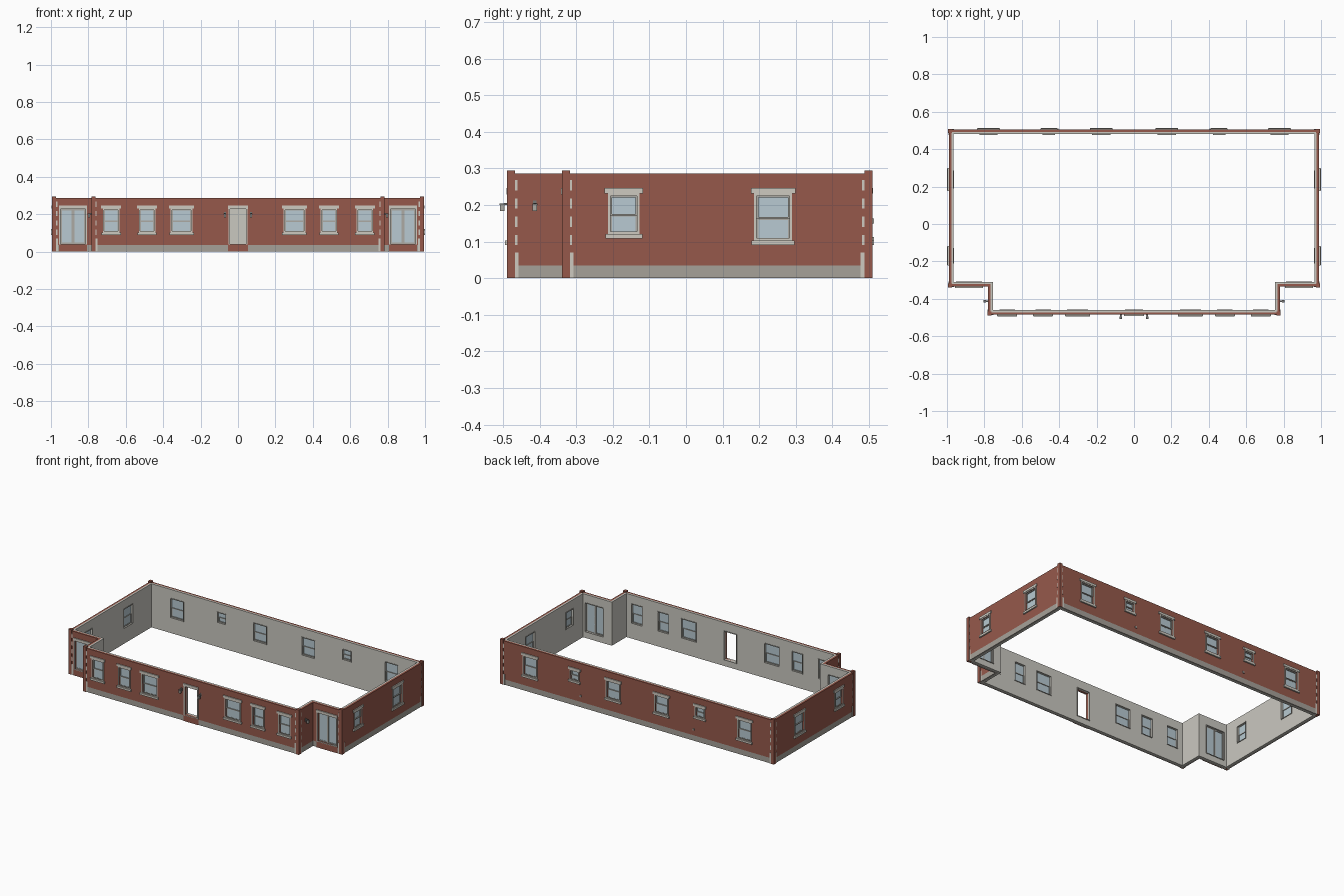
import bpy
import bmesh
from mathutils import Vector

if "Cube" in bpy.data.objects:
    bpy.data.objects.remove(bpy.data.objects["Cube"], do_unlink=True)


def material(name, r, g, b):
    """Flat material from 0-255 display colour."""
    rgba = [((c / 255 + 0.055) / 1.055) ** 2.4 for c in (r, g, b)] + [1]
    m = bpy.data.materials.new(name)
    m.use_nodes = True
    m.diffuse_color = rgba
    m.node_tree.nodes["Principled BSDF"].inputs["Base Color"].default_value = rgba
    return m


BRICK = material("red brick", 150, 89, 75)
STONE = material("grey foundation", 166, 161, 153)
LINING = material("interior plaster", 202, 200, 192)
TRIM = material("pale stone trim", 206, 202, 192)
SASH = material("grey sash", 172, 170, 163)
GLASS = material("blue glass", 184, 202, 210)
METAL = material("lamp metal", 120, 120, 118)

parts = {}


def box(part, mat, lo, hi):
    """Add an axis-aligned box to the named part."""
    bm = parts.setdefault(part, (bmesh.new(), mat))[0]
    lo, hi = Vector(lo), Vector(hi)
    verts = bmesh.ops.create_cube(bm, size=1)["verts"]
    for v in verts:
        v.co = [(a + b) / 2 + c * abs(b - a) for a, b, c in zip(lo, hi, v.co)]


def finish(name, bm, mat):
    mesh = bpy.data.meshes.new(name)
    bm.to_mesh(mesh)
    bm.free()
    if mat:
        mesh.materials.append(mat)
    ob = bpy.data.objects.new(name, mesh)
    bpy.context.scene.collection.objects.link(ob)
    return ob


# Wall planes: outward normal and distance from the centre
WALLS = {
    "front": ((0, -1), 0.485), "recess": ((0, -1), 0.335), "back": ((0, 1), 0.505),
    "left": ((1, 0), 0.99), "right": ((-1, 0), 0.99),
    "bay_left": ((1, 0), 0.78), "bay_right": ((-1, 0), 0.78),
}
DEPTH = 0.025


def wall_box(part, mat, wall, u0, u1, d0, d1, z0, z1):
    """Box on a wall: u runs along the wall, d points outward from its face."""
    (nx, ny), dist = WALLS[wall]
    if nx:
        box(part, mat, (nx * (dist + d0), u0, z0), (nx * (dist + d1), u1, z1))
    else:
        box(part, mat, (u0, ny * (dist + d0), z0), (u1, ny * (dist + d1), z1))


def frame(part, mat, wall, u0, u1, z0, z1, t, d0, d1):
    """Rectangular border of width t lying inside the given bounds."""
    for a, b in ((u0, u0 + t), (u1 - t, u1)):
        wall_box(part, mat, wall, a, b, d0, d1, z0, z1)
    for a, b in ((z0, z0 + t), (z1 - t, z1)):
        wall_box(part, mat, wall, u0 + t, u1 - t, d0, d1, a, b)


def cut(wall, u0, u1, z0, z1):
    wall_box("opening_cutter", None, wall, u0, u1, -0.06, 0.03, z0, z1)


def window(wall, u, width, z0, z1):
    """Sash window with lintel, sill, casing, two sashes and inner casing."""
    h = width / 2
    a, b = u - h + 0.016, u + h - 0.016
    s, t = z0 + 0.013, z1 - 0.02
    cut(wall, a, b, s, t)
    wall_box("window_lintels", TRIM, wall, u - h, u + h, 0, 0.006, z1 - 0.015, z1)
    wall_box("window_sills", TRIM, wall, u - h + 0.002, u + h - 0.002, 0, 0.009, z0, s)
    frame("window_casings", TRIM, wall, a - 0.007, b + 0.007, s, t + 0.005, 0.007, 0, 0.004)
    frame("inner_casings", SASH, wall, a - 0.004, b + 0.004, s - 0.004, t + 0.004,
          0.004, -DEPTH - 0.003, -DEPTH)
    mid = (s + t) / 2
    frame("window_sashes", SASH, wall, a, b, s, mid, 0.005, -0.018, -0.01)
    frame("window_sashes", SASH, wall, a, b, mid - 0.003, t, 0.005, -0.012, -0.005)
    wall_box("window_glass", GLASS, wall, a, b, -0.014, -0.011, s, t)


def doorway(wall, u, width, panels):
    """Doorway with step and lintel; panels is the number of glazed leaves."""
    h = width / 2
    a, b, s, t = u - h + 0.01, u + h - 0.01, 0.042, 0.228
    cut(wall, a, b, s, t)
    wall_box("door_steps", BRICK, wall, u - h, u + h, -0.001, 0.004, 0, 0.038)
    wall_box("door_thresholds", TRIM, wall, a, b, -DEPTH, 0.004, 0.038, s)
    wall_box("door_lintels", TRIM, wall, u - h, u + h, 0, 0.006, t, 0.246)
    for x in (a - 0.008, b):
        wall_box("door_casings", TRIM, wall, x, x + 0.008, 0, 0.004, s - 0.004, t)
    frame("inner_casings", SASH, wall, a - 0.004, b + 0.004, s - 0.004, t + 0.004,
          0.004, -DEPTH - 0.003, -DEPTH)
    step = (b - a) / max(panels, 1)
    for i in range(panels):
        frame("sliding_door_frames", SASH, wall, a + i * step, a + (i + 1) * step,
              s, t, 0.007, -0.018 + i * 0.004, -0.009 + i * 0.004)
    if panels:
        wall_box("sliding_door_glass", GLASS, wall, a, b, -0.014, -0.011, s, t)


def lantern(wall, u):
    wall_box("lantern_brackets", METAL, wall, u - 0.004, u + 0.004, 0, 0.012, 0.2, 0.206)
    wall_box("lantern_brackets", METAL, wall, u - 0.005, u + 0.005, 0, 0.003, 0.19, 0.212)
    wall_box("lantern_bodies", SASH, wall, u - 0.006, u + 0.006, 0.011, 0.023, 0.183, 0.2)
    wall_box("lantern_caps", METAL, wall, u - 0.007, u + 0.007, 0.01, 0.024, 0.2, 0.204)


# Openings, mirrored left and right
for s in (1, -1):
    window("front", s * 0.302, 0.135, 0.09, 0.246)
    window("front", s * 0.486, 0.107, 0.09, 0.246)
    window("front", s * 0.678, 0.107, 0.09, 0.246)
    window("back", s * 0.175, 0.122, 0.1, 0.246)
    window("back", s * 0.455, 0.09, 0.15, 0.246)
    window("back", s * 0.778, 0.122, 0.09, 0.246)
    doorway("recess", s * 0.882, 0.152, 2)
    lantern("front", s * 0.07)
    wall_box("outlet_boxes", SASH, "back", s * 0.41 - 0.005, s * 0.41 + 0.005, 0, 0.005, 0.068, 0.08)
for side in ("left", "right"):
    window(side, -0.17, 0.105, 0.108, 0.246)
    window(side, 0.238, 0.122, 0.09, 0.246)
    lantern("bay_" + side, -0.413)
doorway("front", 0, 0.108, 0)

# Corner posts with alternating quoin stones on both faces
for sx in (1, -1):
    for x, y, sy in ((0.99, 0.505, 1), (0.99, -0.335, -1), (0.78, -0.485, -1)):
        def corner(part, mat, ax, bx, ay, by, z0, z1):
            box(part, mat, (sx * (x + ax), y + sy * ay, z0), (sx * (x + bx), y + sy * by, z1))
        corner("corner_posts", BRICK, -0.018, 0.004, -0.018, 0.004, 0, 0.294)
        stones = [(0, 0.07, 0.028)]
        stones += [(0.09 + i * 0.05, 0.118 + i * 0.05, 0.024) for i in range(4)]
        for z0, z1, reach in stones:
            corner("quoin_stones", TRIM, -0.01, 0.002, -reach, -0.01, z0, z1)
            corner("quoin_stones", TRIM, -reach, -0.01, -0.01, 0.002, z0, z1)

# Wall shells following the stepped footprint
HALF = [(0.99, 0.505), (0.99, -0.335), (0.78, -0.335), (0.78, -0.485)]
PLAN = [Vector((-x, y)) for x, y in HALF] + [Vector(p) for p in reversed(HALF)]


def inset(d):
    """Footprint moved inward by d; all corners are right angles."""
    out = []
    for i, p in enumerate(PLAN):
        e = [(p - PLAN[i - 1]).normalized(), (PLAN[(i + 1) % len(PLAN)] - p).normalized()]
        out.append(p - d * sum((Vector((v.y, -v.x)) for v in e), Vector((0, 0))))
    return out


def shell(name, mat, d0, d1, z0, z1):
    bm = bmesh.new()
    rings = [[bm.verts.new((p.x, p.y, z)) for p in inset(d)]
             for d, z in ((d0, z0), (d0, z1), (d1, z1), (d1, z0))]
    n = len(PLAN)
    for k in range(4):
        a, b = rings[k], rings[(k + 1) % 4]
        for i in range(n):
            j = (i + 1) % n
            bm.faces.new((a[i], a[j], b[j], b[i]))
    bmesh.ops.recalc_face_normals(bm, faces=bm.faces)
    return finish(name, bm, mat)


foundation = shell("foundation_band", STONE, 0, 0.013, 0, 0.035)
walls = [shell("brick_walls", BRICK, 0, 0.013, 0.035, 0.286),
         shell("interior_lining", LINING, 0.013, DEPTH, 0, 0.286)]

objects = {name: finish(name, bm, mat) for name, (bm, mat) in parts.items()}

# Cut the openings through the walls, then discard the cutter
cutter = objects["opening_cutter"]
cutter.hide_render = True
for ob in walls:
    mod = ob.modifiers.new("openings", "BOOLEAN")
    mod.object = cutter
    mod.operation = "DIFFERENCE"
    mod.solver = "EXACT"
graph = bpy.context.evaluated_depsgraph_get()
cut_meshes = [bpy.data.meshes.new_from_object(ob.evaluated_get(graph)) for ob in walls]
for ob, mesh in zip(walls, cut_meshes):
    ob.modifiers.clear()
    ob.data = mesh
bpy.data.objects.remove(cutter, do_unlink=True)
